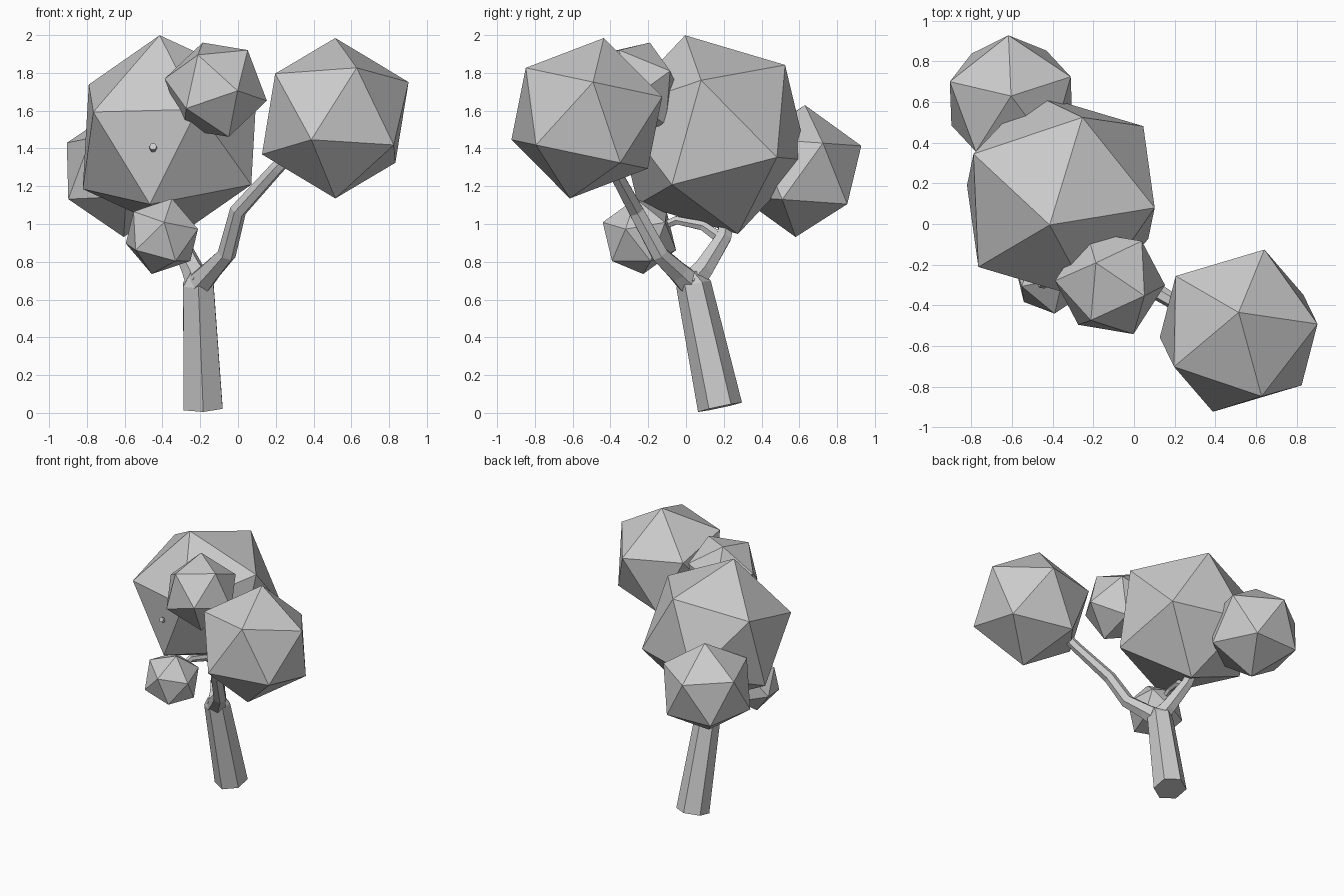
import bpy, bmesh, math
from mathutils import Vector, Matrix

cube = bpy.data.objects.get("Cube")
if cube:
    bpy.data.objects.remove(cube, do_unlink=True)

grey = bpy.data.materials.new("plain_grey")
grey.use_nodes = True
colour = (0.6, 0.6, 0.6, 1)
grey.diffuse_color = colour
grey.node_tree.nodes["Principled BSDF"].inputs["Base Color"].default_value = colour


def finish(bm, name):
    bmesh.ops.recalc_face_normals(bm, faces=bm.faces)
    mesh = bpy.data.meshes.new(name)
    bm.to_mesh(mesh)
    bm.free()
    mesh.materials.append(grey)
    obj = bpy.data.objects.new(name, mesh)
    bpy.context.collection.objects.link(obj)


def frame(a, b):
    """Orthonormal axes with the first along a and the second towards b."""
    x = Vector(a).normalized()
    z = x.cross(Vector(b)).normalized()
    return Matrix((x, z.cross(x), z)).transposed()


def foliage(name, centre, radius, corner, next_corner):
    """Icosahedron turned so two neighbouring corners point the given ways."""
    bm = bmesh.new()
    bmesh.ops.create_icosphere(bm, subdivisions=1, radius=radius)
    top = max(bm.verts, key=lambda v: v.co.z)
    side = top.link_edges[0].other_vert(top)
    turn = frame(corner, next_corner) @ frame(top.co, side.co).transposed()
    for v in bm.verts:
        v.co = turn @ v.co + Vector(centre)
    finish(bm, name)


def limb(name, points, radii, ref=(1, 0, 0), sides=6):
    """Tapered six-sided tube through the points, capped at both ends."""
    bm = bmesh.new()
    pts = [Vector(p) for p in points]
    rings = []
    for i, p in enumerate(pts):
        before, after = pts[max(i - 1, 0)], pts[min(i + 1, len(pts) - 1)]
        axes = frame(after - before, ref)
        ring = []
        for k in range(sides):
            a = math.tau * k / sides
            ring.append(bm.verts.new(p + radii[i] * (axes.col[1] * math.cos(a) + axes.col[2] * math.sin(a))))
        rings.append(ring)
    for low, high in zip(rings, rings[1:]):
        for k in range(sides):
            n = (k + 1) % sides
            bm.faces.new((low[k], low[n], high[n], high[k]))
    bm.faces.new(rings[0])
    bm.faces.new(rings[-1])
    finish(bm, name)


# Foliage clumps
foliage("main_foliage", (-0.36, 0.135, 1.473), 0.547, (-0.055, -0.14, 0.527), (0.46, -0.055, 0.287))
foliage("left_foliage", (0.515, -0.525, 1.56), 0.434, (0, 0.09, 0.425), (0.385, 0.035, 0.2))
foliage("back_foliage", (-0.605, 0.605, 1.28), 0.35, (0, 0.025, 0.35), (-0.3, 0.095, 0.15))
foliage("upper_foliage", (-0.118, -0.29, 1.711), 0.277, (-0.07, 0.1, 0.252), (-0.267, 0.01, 0.056))
foliage("lower_foliage", (-0.403, -0.247, 0.935), 0.208, (0.053, -0.02, 0.198), (0.01, -0.195, 0.065))

# Leaning trunk
limb("trunk", [(-0.185, 0.18, 0.03), (-0.21, 0.04, 0.68), (-0.2, 0.015, 0.74)],
     [0.119, 0.093, 0.06], ref=(0, 1, 0))

# Main fork
limb("left_branch", [(-0.21, 0.03, 0.68), (-0.15, -0.04, 0.745), (-0.06, -0.14, 0.84),
                     (0, -0.265, 1.07), (0.2, -0.385, 1.29), (0.36, -0.45, 1.45)],
     [0.075, 0.06, 0.05, 0.045, 0.038, 0.03])
limb("right_branch", [(-0.2, 0.02, 0.68), (-0.24, 0.09, 0.76), (-0.32, 0.2, 0.93), (-0.4, 0.24, 1.15)],
     [0.075, 0.06, 0.045, 0.035])

# Thin side branches
limb("lower_twig", [(-0.32, 0.19, 0.92), (-0.34, 0.09, 0.99), (-0.38, -0.05, 1.02), (-0.4, -0.22, 0.95)],
     [0.035, 0.028, 0.025, 0.02])
limb("front_twig", [(-0.4, 0.24, 1.15), (-0.43, -0.02, 1.3), (-0.45, -0.31, 1.41)], [0.03, 0.025, 0.02])
limb("back_twig", [(-0.4, 0.24, 1.15), (-0.44, 0.4, 1.3), (-0.48, 0.55, 1.45)], [0.03, 0.025, 0.015])
limb("upper_twig", [(-0.43, -0.02, 1.3), (-0.28, -0.12, 1.5), (-0.13, -0.27, 1.68)], [0.03, 0.025, 0.02])
